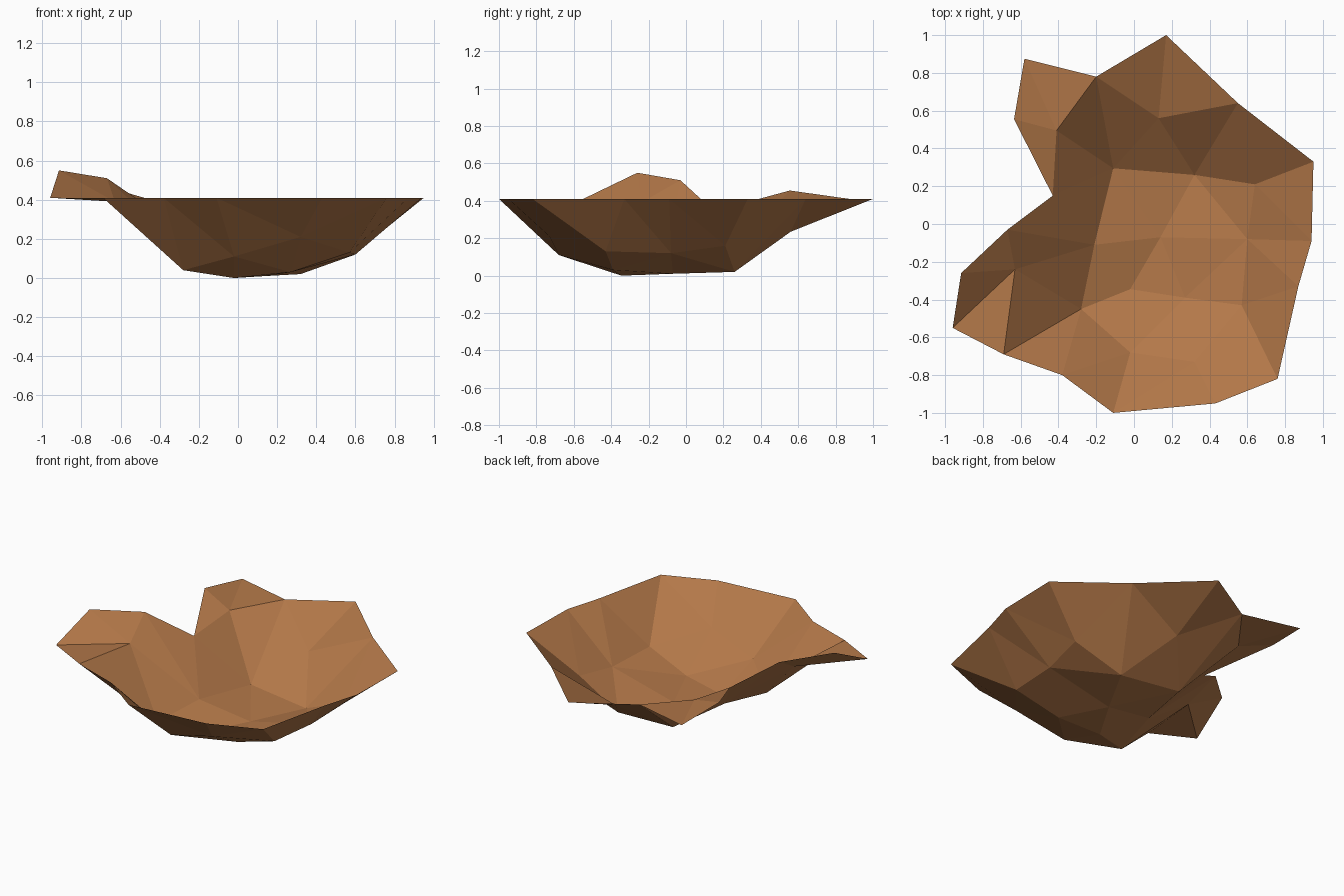
import bpy
from mathutils import Vector
from mathutils.geometry import delaunay_2d_cdt

cube = bpy.data.objects.get("Cube")
if cube:
    bpy.data.objects.remove(cube, do_unlink=True)

RIM_HEIGHT = 0.41


def make_material(name, colour):
    material = bpy.data.materials.new(name)
    material.use_nodes = True
    material.diffuse_color = colour
    material.node_tree.nodes["Principled BSDF"].inputs["Base Color"].default_value = colour
    return material


earth = make_material("brown earth", (0.45, 0.187, 0.066, 1))


def on_rim(*points):
    """Lift plan points to the level of the rim."""
    return [Vector((x, y, RIM_HEIGHT)) for x, y in points]


def make_sheet(name, points, faces):
    """Make a flat-shaded open surface."""
    mesh = bpy.data.meshes.new(name)
    mesh.from_pydata(points, [], faces)
    mesh.materials.append(earth)
    mesh.update()
    sheet = bpy.data.objects.new(name, mesh)
    bpy.context.collection.objects.link(sheet)
    return sheet


def make_bowl(name, outline, inside):
    """Triangulate a faceted hollow between its outline and its inner points."""
    points = outline + inside
    plan = [point.to_2d() for point in points]
    loop = list(range(len(outline)))
    flat, _, faces, source, _, _ = delaunay_2d_cdt(plan, [], [loop], 1, 1e-5)
    lifted = [points[origin[0]] for origin in source]
    return make_sheet(name, lifted, faces)


def make_flap(name, hinge, border):
    """Fan a folded lip outwards from its hinge point."""
    faces = [(0, i + 1, i) for i in range(1, len(border))]
    return make_sheet(name, [hinge] + border, faces)


# Points shared by the hollow and its two folded lips
side_fold = Vector((-0.63, -0.24, 0.39))
side_peak = Vector((-0.67, -0.03, 0.51))
notch = Vector((-0.43, 0.15, 0.345))
back_fold = Vector((-0.41, 0.495, 0.39))
side_corner, back_corner = on_rim((-0.69, -0.69), (-0.2, 0.78))

# Jagged level edge, running from the side lip round the front to the back lip
level_edge = on_rim(
    (-0.38, -0.8), (-0.11, -1), (0.43, -0.95), (0.76, -0.82), (0.87, -0.33),
    (0.94, -0.09), (0.95, 0.33), (0.55, 0.64), (0.36, 0.82), (0.17, 1))

# Inner facets: low floor and the bends half way up the wall
floor = [Vector(p) for p in (
    (-0.28, -0.45, 0.04), (-0.02, -0.345, 0), (0.27, -0.39, 0.03),
    (0.14, -0.07, 0.01), (-0.21, -0.11, 0.08), (-0.11, 0.295, 0.05),
    (0.32, 0.26, 0.02))]
wall = [Vector(p) for p in (
    (-0.02, -0.68, 0.11), (0.32, -0.73, 0.21), (0.57, -0.43, 0.13),
    (0.6, -0.08, 0.12), (0.64, 0.21, 0.16), (0.13, 0.56, 0.235))]

outline = ([side_corner] + level_edge
           + [back_corner, back_fold, notch, side_peak, side_fold])
make_bowl("crater_bowl", outline, floor + wall)

# Raised lip at the side
side_tip = on_rim((-0.96, -0.55))
side_top = Vector((-0.915, -0.26, 0.55))
make_flap("side_lip", side_fold, [side_peak, side_top] + side_tip + [side_corner][::-1])

# Raised lip at the back
back_tip = on_rim((-0.58, 0.875))
back_top = Vector((-0.635, 0.555, 0.455))
make_flap("back_lip", back_fold, [notch, back_top] + back_tip + [back_corner])

# Turn the lips to face upwards like the hollow
for name in ("side_lip", "back_lip"):
    mesh = bpy.data.objects[name].data
    if sum(face.normal.z * face.area for face in mesh.polygons) < 0:
        mesh.flip_normals()
